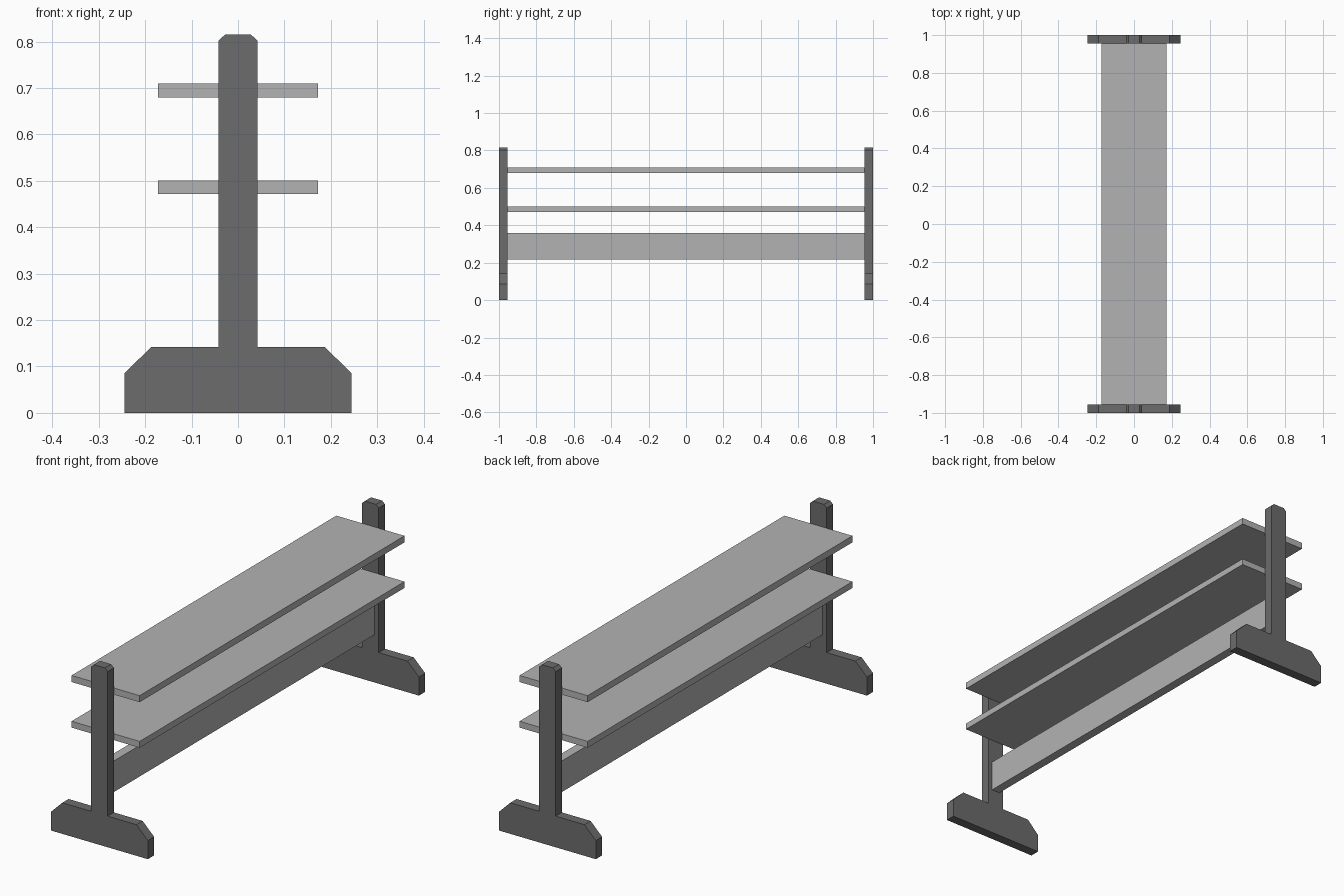
import bpy, bmesh

if "Cube" in bpy.data.objects:
    bpy.data.objects.remove(bpy.data.objects["Cube"])

END_Y = 0.955  # inner face of the end frames


def board(name, hx, z0, z1):
    """Box spanning the bench between both end frames."""
    bm = bmesh.new()
    bmesh.ops.create_cube(bm, size=1)
    for v in bm.verts:
        v.co = (v.co.x * 2 * hx, v.co.y * 2 * END_Y, z0 if v.co.z < 0 else z1)
    finish(name, bm)


def extruded(name, half, y0, y1):
    """Half profile in x-z, mirrored about x = 0 and extruded along y."""
    pts = half + [(-x, z) for x, z in reversed(half)]
    bm = bmesh.new()
    face = bm.faces.new([bm.verts.new((x, y0, z)) for x, z in pts])
    ext = bmesh.ops.extrude_face_region(bm, geom=[face])
    for g in ext["geom"]:
        if isinstance(g, bmesh.types.BMVert):
            g.co.y = y1
    finish(name, bm)


def finish(name, bm):
    bmesh.ops.recalc_face_normals(bm, faces=bm.faces)
    mesh = bpy.data.meshes.new(name)
    bm.to_mesh(mesh)
    bm.free()
    obj = bpy.data.objects.new(name, mesh)
    bpy.context.collection.objects.link(obj)
    mat = dark if name.endswith("frame") else light
    mesh.materials.append(mat)


dark = bpy.data.materials.new("dark_grey")
dark.diffuse_color = (0.15, 0.15, 0.15, 1)
dark.use_nodes = True
dark.node_tree.nodes["Principled BSDF"].inputs["Base Color"].default_value = dark.diffuse_color
light = bpy.data.materials.new("light_grey")
light.diffuse_color = (0.45, 0.45, 0.45, 1)
light.use_nodes = True
light.node_tree.nodes["Principled BSDF"].inputs["Base Color"].default_value = light.diffuse_color

# End frames: chamfered foot and upright post in one outline
profile = [(0.245, 0), (0.245, 0.085), (0.187, 0.142), (0.042, 0.142),
           (0.042, 0.802), (0.028, 0.815)]
extruded("front_end_frame", profile, -1, -END_Y)
extruded("back_end_frame", profile, END_Y, 1)

# Two shelves and the upright stretcher rail
board("upper_shelf", 0.172, 0.68, 0.71)
board("lower_shelf", 0.172, 0.472, 0.501)
board("stretcher_rail", 0.021, 0.218, 0.36)
